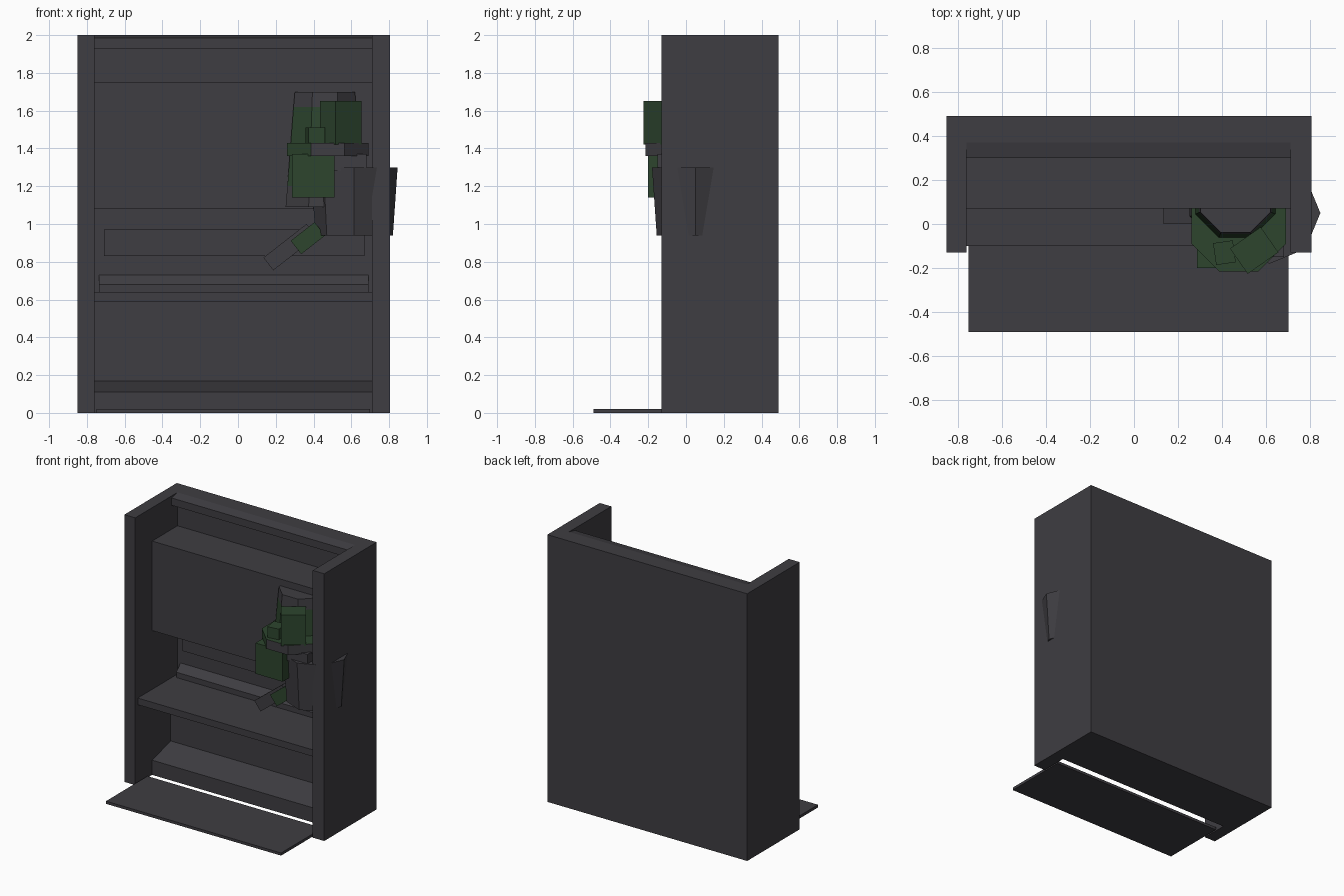
import bpy, bmesh, math
from mathutils import Matrix, Vector

if "Cube" in bpy.data.objects:
    bpy.data.objects.remove(bpy.data.objects["Cube"])


def material(name, rgb):
    m = bpy.data.materials.new(name)
    m.diffuse_color = (*rgb, 1)
    m.use_nodes = True
    m.node_tree.nodes["Principled BSDF"].inputs["Base Color"].default_value = m.diffuse_color
    return m


GREY = material("charcoal_grey", (0.049, 0.047, 0.054))
GREEN = material("dark_green", (0.026, 0.060, 0.027))


def finish(bm, name, mats):
    bmesh.ops.recalc_face_normals(bm, faces=bm.faces)
    me = bpy.data.meshes.new(name)
    bm.to_mesh(me)
    bm.free()
    ob = bpy.data.objects.new(name, me)
    bpy.context.collection.objects.link(ob)
    for m in mats:
        me.materials.append(m)
    return ob


def box(name, lo, hi, mat=GREY, turn=None):
    """Box between two corners, optionally turned about its centre."""
    lo, hi = Vector(lo), Vector(hi)
    bm = bmesh.new()
    mtx = Matrix.Translation((lo + hi) / 2)
    if turn:
        mtx = mtx @ Matrix.Rotation(math.radians(turn[0]), 4, turn[1])
    mtx = mtx @ Matrix.Diagonal((*(hi - lo), 1))
    bmesh.ops.create_cube(bm, size=1, matrix=mtx)
    return finish(bm, name, [mat])


def extrude_x(name, profile, x0, x1, mat=GREY):
    """Extrude a (y, z) profile along x."""
    bm = bmesh.new()
    f = bm.faces.new([bm.verts.new((x0, y, z)) for y, z in profile])
    ext = bmesh.ops.extrude_face_region(bm, geom=[f])
    bmesh.ops.translate(bm, vec=(x1 - x0, 0, 0),
                        verts=[v for v in ext["geom"] if isinstance(v, bmesh.types.BMVert)])
    return finish(bm, name, [mat])


def drum(name, centre, z0, z1, r0, r1, turn=0, mats=(GREY,)):
    """Tapered eight-sided drum."""
    bm = bmesh.new()
    bmesh.ops.create_cone(
        bm, cap_ends=True, segments=8, radius1=r0, radius2=r1, depth=z1 - z0,
        matrix=Matrix.Translation((*centre, (z0 + z1) / 2))
        @ Matrix.Rotation(math.radians(turn), 4, 'Z'))
    return finish(bm, name, mats)


# Stepped body of the alcove: back, top bar, upper block, shelf and footing
extrude_x("alcove_body", [
    (.49, 0), (.49, 2), (.37, 2), (.30, 1.985), (.30, 1.93), (.37, 1.93),
    (.37, 1.75), (.07, 1.75), (.07, 1.08), (.37, 1.08), (.37, .64),
    (-.10, .64), (-.10, .59), (.29, .59), (.29, .17), (.07, .11), (.07, 0)],
    -.76, .71)

# Side walls
for side, x0, x1 in (("left", -.85, -.76), ("right", .71, .805)):
    box(side + "_wall", (x0, -.13, 0), (x1, .49, 2))

# Floor plate, back panel and shelf wedge
box("floor_plate", (-.75, -.49, 0), (.70, 0, .02))
box("back_panel", (-.71, .36, .83), (.67, .38, .97))
extrude_x("shelf_wedge", [(.38, .73), (.37, .73), (.32, .68), (.32, .63), (.38, .63)],
          -.735, .69)

# Lower pot that pokes out through the right wall
drum("lower_pot", (.615, .05), .94, 1.30, .205, .23)

# Tall tapered bundle, banded green between grey ends
drum("bundle_base", (.46, .12), 1.09, 1.20, .225, .215, 22.5)
drum("bundle_middle", (.46, .12), 1.20, 1.62, .215, .18, 22.5, (GREEN,))
drum("bundle_rim", (.46, .12), 1.62, 1.70, .18, .172, 22.5)

# Belt: green top and left, grey front and right
belt = drum("belt", (.475, 0), 1.36, 1.43, .233, .233, 22.5, (GREEN, GREY))
for p in belt.data.polygons:
    if p.center.x > .41 and abs(p.normal.z) < .5:
        p.material_index = 1

# Green packs above and below the belt
box("upper_pack", (.46, -.19, 1.42), (.63, -.05, 1.65), GREEN, (35, 'Z'))
box("small_pack", (.365, -.18, 1.28), (.455, -.08, 1.51), GREEN, (8, 'Z'))
box("lower_pack", (.285, -.20, 1.14), (.51, .05, 1.37), GREEN)
box("belt_block", (.49, -.15, 1.28), (.68, .05, 1.37))

# Tilted strut below
box("strut", (.13, .0, .835), (.42, .07, .92), GREY, (-38, 'Y'))
box("strut_joint", (.29, -.02, .88), (.45, .075, .97), GREEN, (-38, 'Y'))
